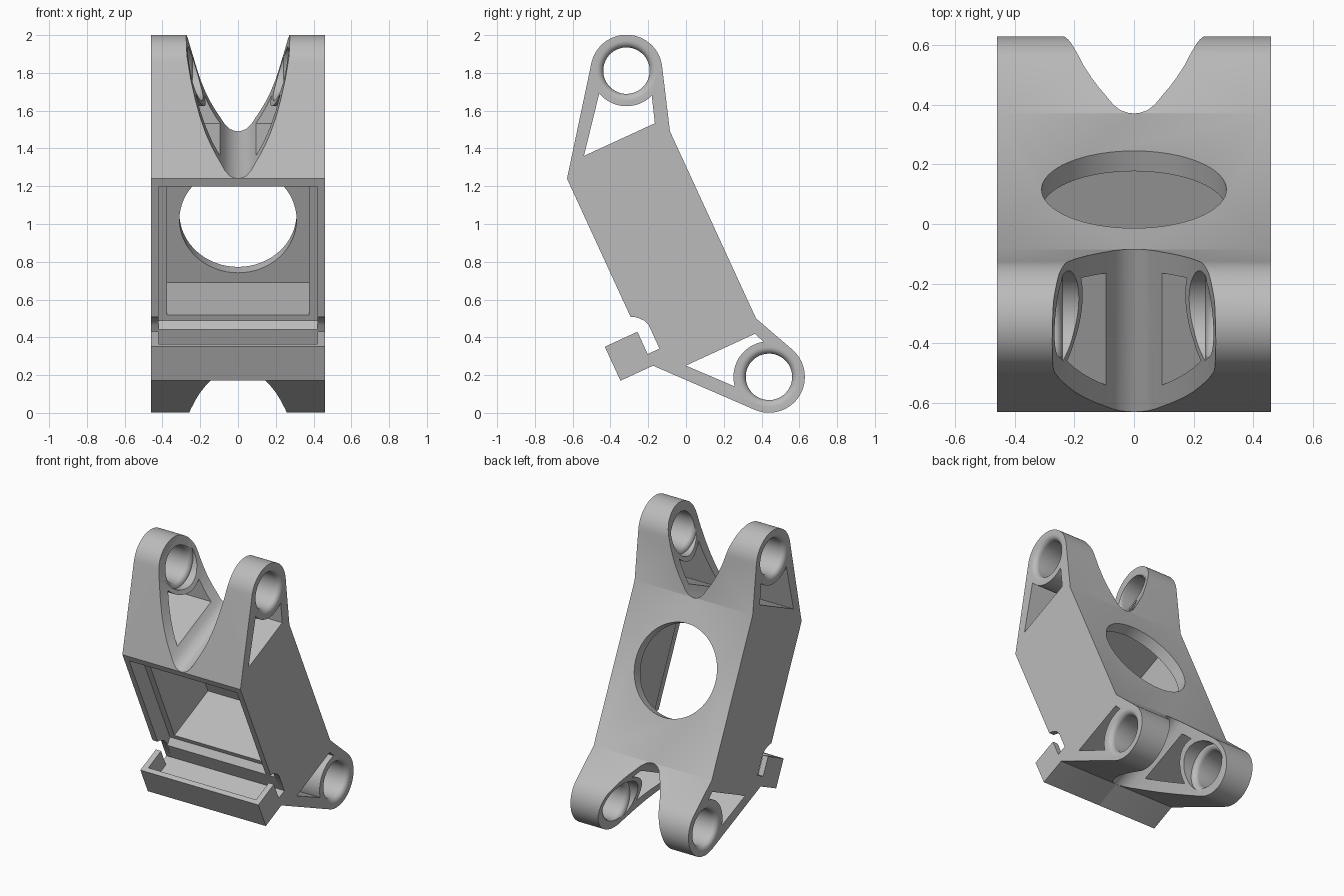
import bpy, bmesh
from math import sin, cos, atan2, acos, hypot, pi, radians
from mathutils import Matrix, Vector

if "Cube" in bpy.data.objects:
    bpy.data.objects.remove(bpy.data.objects["Cube"])

grey = bpy.data.materials.new("light grey")
grey.use_nodes = True
colour = (0.5, 0.5, 0.5, 1)
grey.diffuse_color = colour
grey.node_tree.nodes["Principled BSDF"].inputs["Base Color"].default_value = colour

# Link frame: x across, n depth from the front face, d distance down the face
HALF = 0.46
LENGTH, DEPTH = 1.09, 0.6
LUG_R, BORE_R = 0.19, 0.123
TOP, BOTTOM = (0.525, -0.388), (0.533, 1.4)
TILT = radians(24.7)


def place(x, n, d):
    return Vector((x, -0.63 + n * cos(TILT) + d * sin(TILT),
                   1.24 + n * sin(TILT) - d * cos(TILT)))


def arc(c, r, a0, a1, steps=32):
    return [(c[0] + r * cos(a0 + (a1 - a0) * i / steps),
             c[1] + r * sin(a0 + (a1 - a0) * i / steps)) for i in range(steps + 1)]


def angle(p, c):
    return atan2(p[1] - c[1], p[0] - c[0])


def tangent(p, c, sign):
    return angle(p, c) + sign * acos(LUG_R / hypot(p[0] - c[0], p[1] - c[1]))


def finish(name, bm):
    bmesh.ops.recalc_face_normals(bm, faces=bm.faces)
    mesh = bpy.data.meshes.new(name)
    bm.to_mesh(mesh)
    bm.free()
    mesh.materials.append(grey)
    obj = bpy.data.objects.new(name, mesh)
    bpy.context.collection.objects.link(obj)
    return obj


def extrude(name, points, to_start, to_end):
    """Solid between two placements of the same outline."""
    bm = bmesh.new()
    a = [bm.verts.new(to_start(*p)) for p in points]
    b = [bm.verts.new(to_end(*p)) for p in points]
    bm.faces.new(a)
    bm.faces.new(b)
    for i in range(len(points)):
        j = (i + 1) % len(points)
        bm.faces.new((a[i], a[j], b[j], b[i]))
    return finish(name, bm)


def across(name, points, half):
    return extrude(name, points, lambda n, d: place(-half, n, d),
                   lambda n, d: place(half, n, d))


def through(name, points, n0, n1):
    return extrude(name, points, lambda x, d: place(x, n0, d),
                   lambda x, d: place(x, n1, d))


def lathe(name, c, profile, steps=48):
    """Solid turned about a crosswise axis from (x, radius) pairs."""
    bm = bmesh.new()
    rings = [[bm.verts.new(place(x, *p)) for p in arc(c, r, 0, 2 * pi, steps)[:-1]]
             for x, r in profile]
    bm.faces.new(rings[0])
    bm.faces.new(rings[-1])
    for a, b in zip(rings, rings[1:]):
        for i in range(steps):
            j = (i + 1) % steps
            bm.faces.new((a[i], a[j], b[j], b[i]))
    return finish(name, bm)


# Side outline with both lugs and the hooked front bar
outline = [(0, 0)]
outline += arc(TOP, LUG_R, tangent((0, 0), TOP, 1), tangent((DEPTH, 0), TOP, -1) + 2 * pi)
outline += [(DEPTH, 0), (DEPTH, LENGTH)]
outline += arc(BOTTOM, LUG_R, tangent((DEPTH, LENGTH), BOTTOM, 1),
               tangent((0, LENGTH), BOTTOM, -1) + 2 * pi)
outline += [(0, LENGTH), (-0.19, LENGTH), (-0.19, 0.892), (0, 0.892), (0, 1.022),
            (0.069, 1.022), (0.069, 0.885), (0.058, 0.855), (0.04, 0.833),
            (0.02, 0.815), (0, 0.805)]
body = across("link_body", outline, HALF)

cutters = []

# Box cavity, wider lid recess with bar trough, and round rear window
cutters.append(across("cavity_cutter", [(0.05, 0.085), (0.525, 0.085),
                                        (0.525, 0.847), (0.05, 0.847)], 0.375))
cutters.append(across("recess_cutter", [
    (-0.05, 0.045), (0.115, 0.045), (0.115, 0.878), (0.07, 0.91), (0.07, 1.022),
    (-0.155, 1.022), (-0.155, 0.8), (-0.05, 0.8)], 0.42))
cutters.append(through("window_cutter", arc((0, 0.48), 0.31, 0, 2 * pi, 64)[:-1], 0.4, 0.8))

# Lightening pockets beside the lugs
cutters.append(across("top_pocket_cutter", [(0.132, -0.072), (0.545, -0.072)] + arc(
    TOP, LUG_R - 0.002, angle((0.592, -0.211), TOP), angle((0.342, -0.338), TOP)), 0.6))
cutters.append(across("bottom_pocket_cutter", [(0.158, 1.162), (0.561, 1.162)] + arc(
    BOTTOM, LUG_R - 0.002, angle((0.585, 1.216), BOTTOM), angle((0.348, 1.371), BOTTOM)), 0.6))

# Flared saddle between each pair of lugs
side = [(0.02, 0.003), (0.045, 0.013), (0.07, 0.036), (0.095, 0.073), (0.118, 0.105),
        (0.143, 0.145), (0.17, 0.195), (0.2, 0.265), (0.225, 0.34), (0.25, 0.43),
        (0.27, 0.53), (0.285, 0.7)]
saddle = [(-x, t) for x, t in reversed(side)] + [(0, 0)] + side
cutters.append(through("top_saddle_cutter", [(x, -t) for x, t in saddle], -0.5, 1.2))
cutters.append(through("bottom_saddle_cutter", [(x, LENGTH + t) for x, t in saddle], -0.5, 1.2))

# Lug bores with rounded mouths
ROUND = 0.035
quarter = [(ROUND * sin(i * pi / 12), ROUND * (1 - cos(i * pi / 12))) for i in range(7)]
outer = [(HALF - ROUND + a, BORE_R + b) for a, b in quarter]
inner = [(0.275 - a, BORE_R + b) for a, b in reversed(quarter)]
right_half = inner + outer + [(0.6, BORE_R + ROUND)]
bore = [(-x, r) for x, r in reversed(right_half)] + right_half
for name, centre in (("top_bore_cutter", TOP), ("bottom_bore_cutter", BOTTOM)):
    cutters.append(lathe(name, centre, bore))

# Apply every cut, then remove the cutters
bpy.context.view_layer.objects.active = body
for cutter in cutters:
    cutter.hide_render = True
    mod = body.modifiers.new(cutter.name, "BOOLEAN")
    mod.operation = "DIFFERENCE"
    mod.solver = "EXACT"
    mod.object = cutter
    bpy.ops.object.modifier_apply(modifier=mod.name)
for cutter in cutters:
    bpy.data.objects.remove(cutter)

bpy.ops.object.select_all(action="DESELECT")
body.select_set(True)
bpy.ops.object.shade_smooth_by_angle(angle=radians(25))
